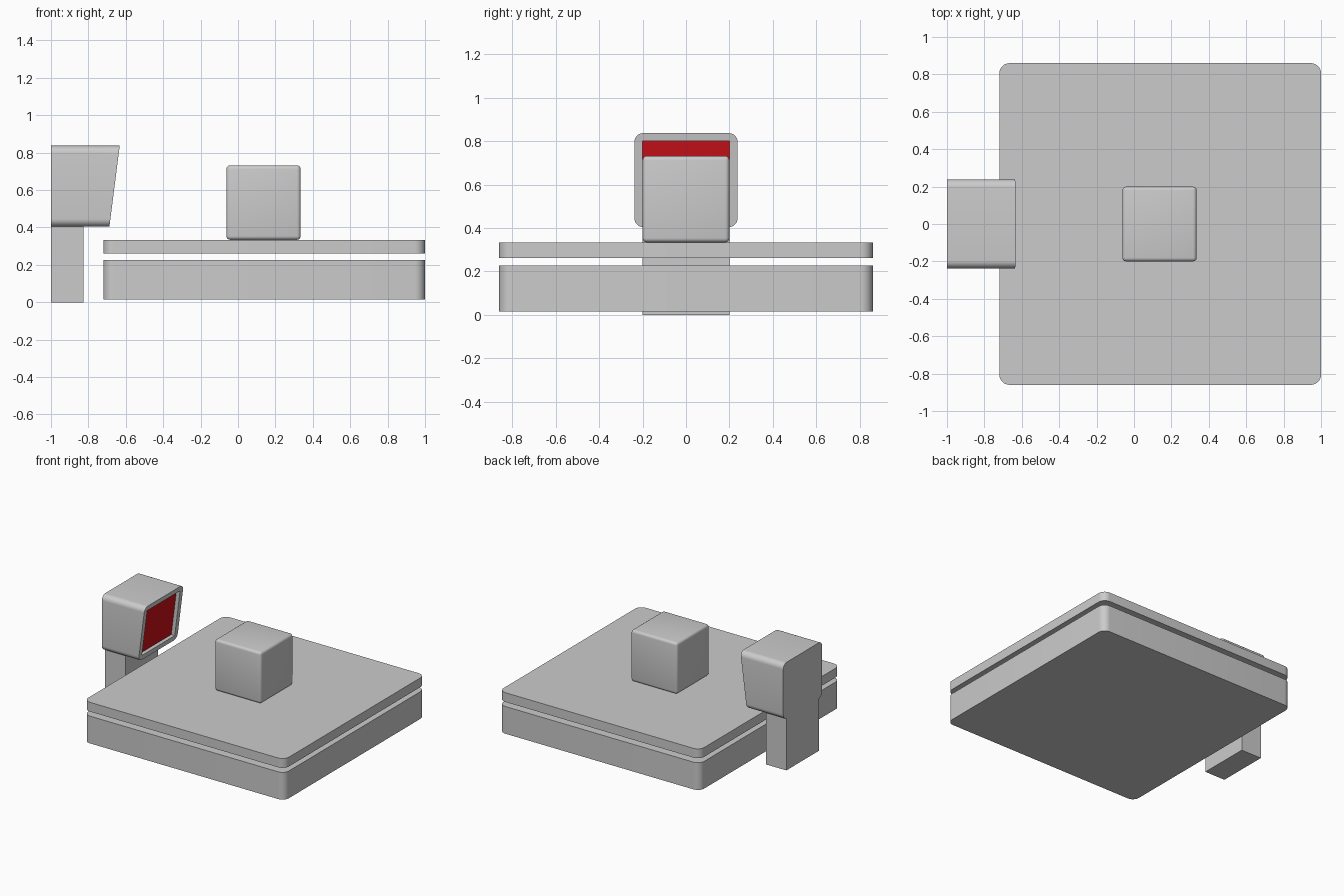
import bpy, bmesh, math

if "Cube" in bpy.data.objects:
    bpy.data.objects.remove(bpy.data.objects["Cube"])


def rounded_rect(w, h, r, steps=8):
    """Counter-clockwise outline centred on the origin (r = 0 stacks points on the corners)."""
    pts = []
    for i, (sx, sy) in enumerate([(1, 1), (-1, 1), (-1, -1), (1, -1)]):
        for k in range(steps + 1):
            a = math.radians(90 * i + 90 * k / steps)
            pts.append((sx * (w / 2 - r) + r * math.cos(a), sy * (h / 2 - r) + r * math.sin(a)))
    return pts


def loft(name, rings, cap_end=True):
    """Skin a series of rings, capping the first and optionally the last."""
    bm = bmesh.new()
    loops = [[bm.verts.new(p) for p in ring] for ring in rings]
    n = len(loops[0])
    for a, b in zip(loops, loops[1:]):
        for i in range(n):
            j = (i + 1) % n
            bm.faces.new((a[i], a[j], b[j], b[i]))
    bm.faces.new(loops[0][::-1])
    if cap_end:
        bm.faces.new(loops[-1])
    bmesh.ops.remove_doubles(bm, verts=bm.verts[:], dist=1e-5)
    bmesh.ops.recalc_face_normals(bm, faces=bm.faces[:])
    return finish(name, bm)


def finish(name, bm):
    mesh = bpy.data.meshes.new(name)
    bm.to_mesh(mesh)
    bm.free()
    obj = bpy.data.objects.new(name, mesh)
    bpy.context.collection.objects.link(obj)
    bpy.ops.object.select_all(action='DESELECT')
    obj.select_set(True)
    bpy.context.view_layer.objects.active = obj
    bpy.ops.object.shade_smooth_by_angle(angle=math.radians(30))
    return obj


def box(name, lo, hi, bevel=0.0):
    bm = bmesh.new()
    bmesh.ops.create_cube(bm, size=1)
    for v in bm.verts:
        v.co = [(a + b) / 2 + c * (b - a) for a, b, c in zip(lo, hi, v.co)]
    if bevel:
        bmesh.ops.bevel(bm, geom=bm.edges[:], offset=bevel, segments=4,
                        profile=0.5, affect='EDGES')
    return finish(name, bm)


# Base and weighing plate: slabs with rounded vertical corners
slab = rounded_rect(1.72, 1.72, 0.055)
for name, z0, z1 in [("base", 0.016, 0.227), ("weighing_plate", 0.262, 0.334)]:
    loft(name, [[(x + 0.14, y, z) for x, y in slab] for z in (z0, z1)])

# Load cube on the plate and the display column
box("load_cube", (-0.062, -0.2, 0.334), (0.335, 0.2, 0.732), 0.02)
box("display_column", (-1, -0.2, 0), (-0.825, 0.2, 0.404))

# Display head: rounded housing with a slanted front and a square recess
Z_MID, HEIGHT, WIDTH = 0.6205, 0.433, 0.476
RIM, DEPTH = 0.037, 0.03


def slant(outline, depth=0.0):
    return [(-0.660 + 0.127 * z - depth, y, Z_MID + z) for y, z in outline]


outer = rounded_rect(WIDTH, HEIGHT, 0.042)
inner = rounded_rect(WIDTH - 2 * RIM, HEIGHT - 2 * RIM, 0)
loft("display_head", [[(-1, y, Z_MID + z) for y, z in outer],
                      slant(outer), slant(inner), slant(inner, DEPTH)], cap_end=False)

# Red screen closing the recess
bm = bmesh.new()
bm.faces.new([bm.verts.new(p) for p in slant(inner[::9], DEPTH)])
screen = finish("screen", bm)
red = bpy.data.materials.new("red_screen")
red.diffuse_color = (0.6, 0.005, 0.01, 1)
red.use_nodes = True
red.node_tree.nodes["Principled BSDF"].inputs["Base Color"].default_value = red.diffuse_color
screen.data.materials.append(red)
